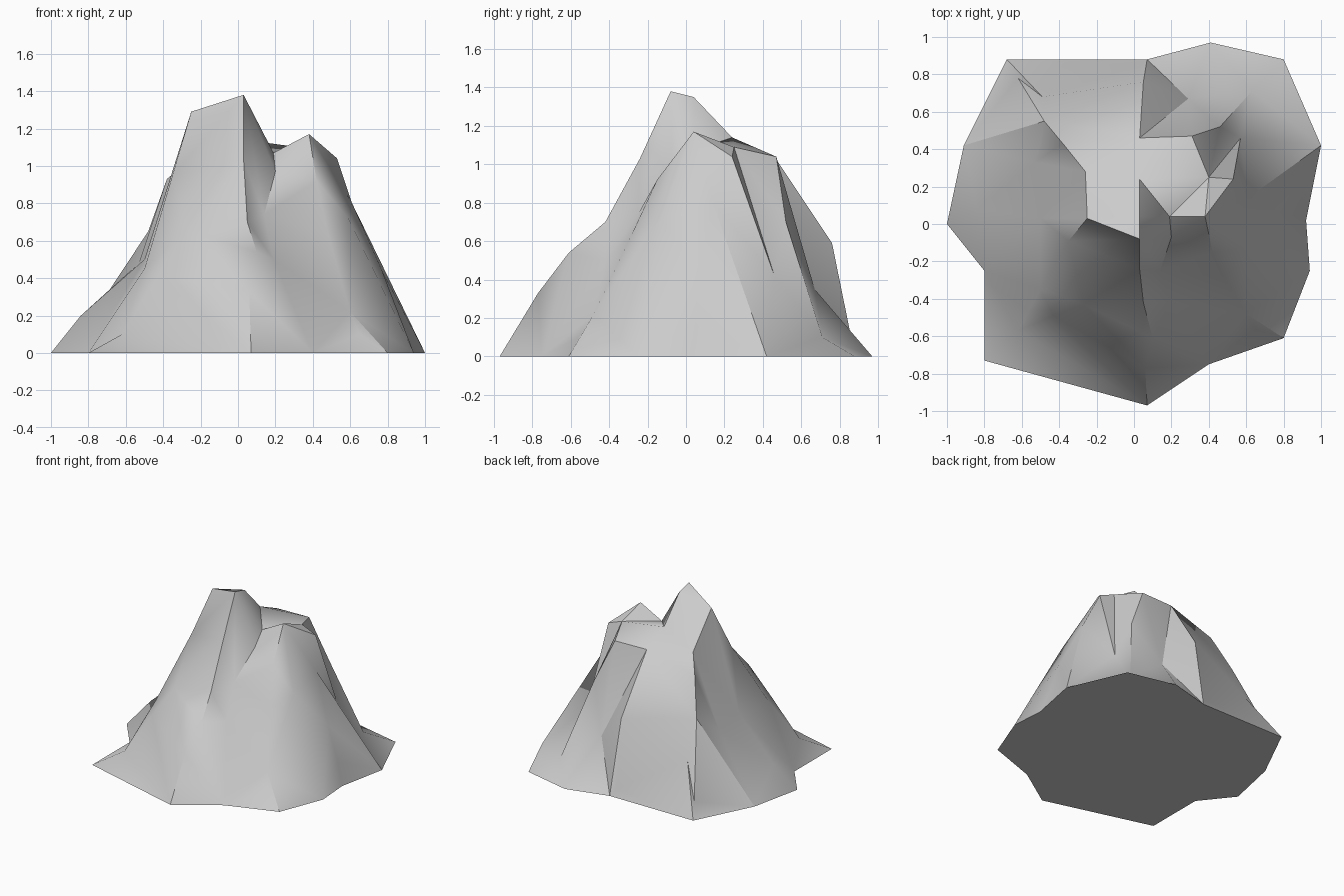
import bpy, bmesh
from mathutils import Vector
from mathutils.geometry import delaunay_2d_cdt

if "Cube" in bpy.data.objects:
    bpy.data.objects.remove(bpy.data.objects["Cube"])

points, edges = [], []


def path(*pts, closed=False):
    """Add a crease line through the points, sharing any existing point."""
    ids = []
    for p in pts:
        if p not in points:
            points.append(p)
        ids.append(points.index(p))
    edges.extend(zip(ids, ids[1:] + ids[:1] if closed else ids[1:]))
    return ids


# Foot outline on the ground
foot = [(-1, 0), (-.8, -.25), (-.8, -.73), (.07, -.97), (.4, -.75), (.8, -.61),
        (.94, -.25), (.92, .02), (1, .42), (.8, .88), (.41, .97), (.07, .88),
        (-.68, .88), (-.91, .42)]
base = path(*[(x, y, 0) for x, y in foot], closed=True)

# Shared summits
main_peak = (.03, -.08, 1.38)
top_back = (.03, .04, 1.35)
left_peak = (-.25, .03, 1.29)
right_peak = (.38, .04, 1.17)
back_edge = (.03, .46, 1.04)
right_back = (.31, .47, 1.04)
back_left = (-.48, .55, .65)
nose = (.03, -.24, 1.03)
saddle = (.19, .04, 1.07)

# Summit crest and back spine
path(left_peak, top_back, main_peak)
path(top_back, (.03, .24, 1.14), back_edge)
path(top_back, saddle, right_peak)
# Back-left ridge down to the foot
path(left_peak, (-.26, .28, 1.03), (-.38, .43, .93), back_left,
     (-.49, .68, .36), (-.62, .78, .1), (-.68, .88, 0))
# Back rim, back buttress
path(back_left, back_edge, right_back)
path(back_edge, (.05, .76, .59), (.03, .85, .06))
path((.05, .76, .59), (.29, .67, .35), (.63, .71, .1), (.8, .88, 0))
# Right ridge: back part and front part
path(right_peak, (.4, .25, 1.09), right_back, (.46, .52, .7), (.63, .71, .1))
path(right_peak, (.42, -.15, .92), (.48, -.28, .64), (.6, -.48, .22),
     (.65, -.56, .1), (.8, -.61, 0))
# Right shoulder
path((.4, .25, 1.09), (.53, .24, 1.04), (.61, .14, .8), (.77, .06, .44),
     (.86, .05, .17), (.92, .02, 0))
path((.42, -.15, .92), (.59, -.13, .72), (.6, -.48, .22))
path((.53, .24, 1.04), (.57, .46, .42))
# Front-left ridge
path(main_peak, nose, (-.27, -.43, .65), (-.43, -.49, .41), (-.62, -.57, .1),
     (-.8, -.73, 0))
path(main_peak, (-.35, -.09, .95), (-.27, -.43, .65))
# Front nose, cliff and spur
path(nose, (.05, -.42, .7), (.1, -.61, .54), (.06, -.77, .33), (.07, -.97, 0))
path(nose, (.14, -.25, .74), (.48, -.28, .64))
path((.14, -.25, .74), (.19, -.42, .5), (.1, -.61, .54))
path(saddle, (.2, -.07, .97), (.14, -.25, .74))
# Left flank
path(left_peak, (-.35, -.09, .95), (-.5, -.35, .45), (-.8, -.25, 0))
path(left_peak, (-.5, .03, .5), (-.84, .08, .2), (-1, 0, 0))
path((-.5, .03, .5), (-.53, .33, .48), back_left)

# Triangulate between the creases, close the bottom
vs, _, faces, orig, _, _ = delaunay_2d_cdt(
    [Vector(p[:2]) for p in points], edges, [], 1, 1e-5)
bm = bmesh.new()
verts = [bm.verts.new((v.x, v.y, points[o[0]][2] if o else .5))
         for v, o in zip(vs, orig)]
for f in faces:
    bm.faces.new([verts[i] for i in f])
where = {o: i for i, os in enumerate(orig) for o in os}
bm.faces.new([verts[where[i]] for i in reversed(base)])
bmesh.ops.recalc_face_normals(bm, faces=bm.faces)

mesh = bpy.data.meshes.new("mountain")
bm.to_mesh(mesh)
bm.free()
mountain = bpy.data.objects.new("mountain", mesh)
bpy.context.collection.objects.link(mountain)
bpy.context.view_layer.objects.active = mountain
mountain.select_set(True)
bpy.ops.object.shade_smooth_by_angle(angle=.75)
